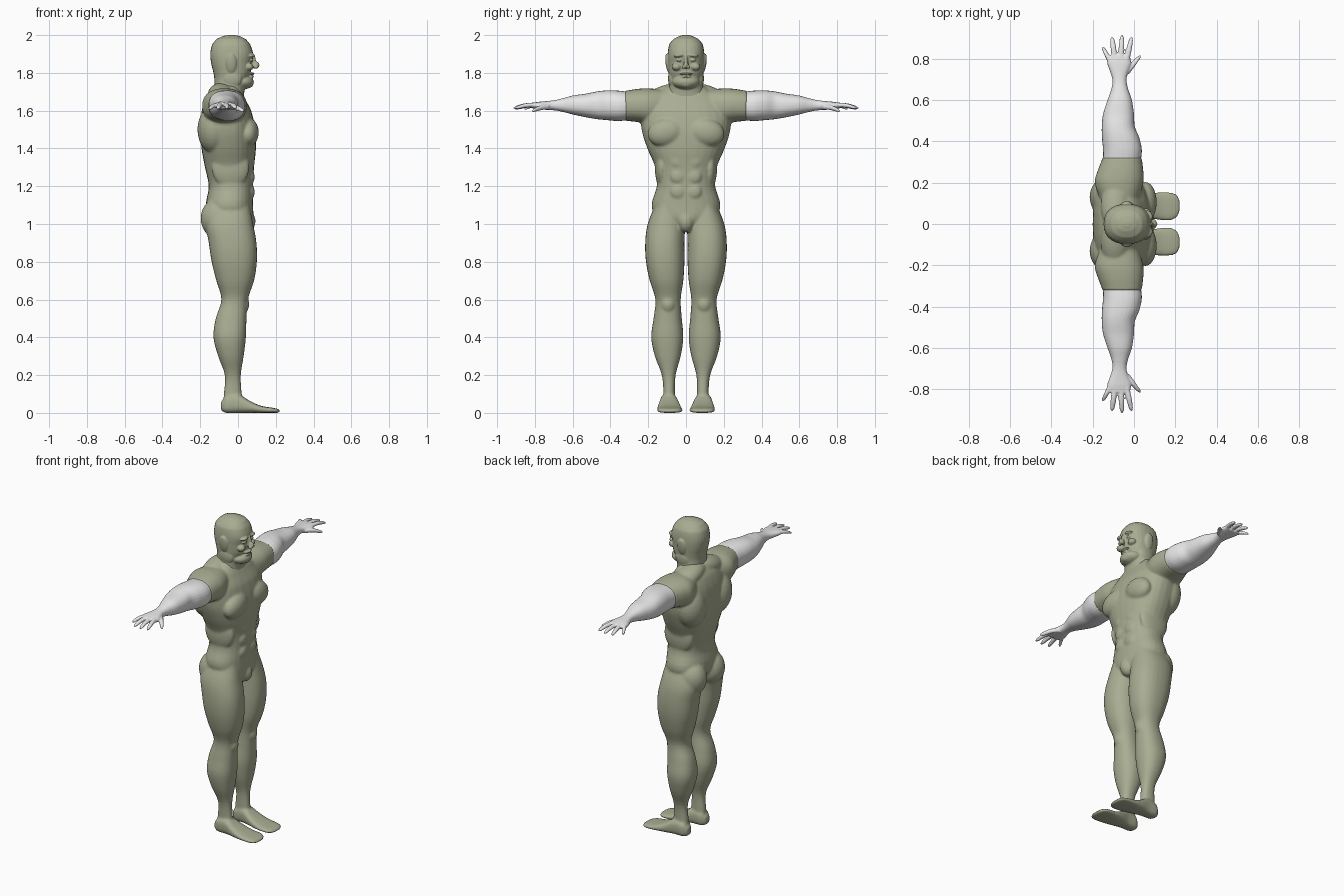
import bpy, bmesh, math
from mathutils import Matrix, Vector


def material(name, rgb):
    m = bpy.data.materials.new(name)
    m.diffuse_color = (*rgb, 1)
    return m


OLIVE = material("olive_green", (0.40, 0.42, 0.29))
WHITE = material("pale_grey", (0.80, 0.80, 0.80))


def loft(bm, axis, rows, power=2.3, sides=28, steps=4):
    """Closed tube along an axis; each row is (position, a_min, a_max, b_min, b_max)."""
    dense = []
    for i in range(len(rows) - 1):
        p = [rows[max(i - 1, 0)], rows[i], rows[i + 1], rows[min(i + 2, len(rows) - 1)]]
        for k in range(steps):
            t = k / steps
            w = ((-t + 2*t*t - t**3) / 2, (2 - 5*t*t + 3*t**3) / 2,
                 (t + 4*t*t - 3*t**3) / 2, (t**3 - t*t) / 2)
            row = [sum(w[j] * p[j][c] for j in range(4)) for c in range(5)]
            row[0] = p[1][0] + (p[2][0] - p[1][0]) * t
            dense.append(row)
    dense.append(rows[-1])
    rings = []
    for t, a0, a1, b0, b1 in dense:
        ring = []
        for k in range(sides):
            u = 2 * math.pi * k / sides
            c, s = math.cos(u), math.sin(u)
            a = (a0 + a1) / 2 + (a1 - a0) / 2 * math.copysign(abs(c) ** (2 / power), c)
            b = (b0 + b1) / 2 + (b1 - b0) / 2 * math.copysign(abs(s) ** (2 / power), s)
            ring.append(bm.verts.new({"x": (t, a, b), "y": (a, t, b), "z": (a, b, t)}[axis]))
        rings.append(ring)
    for r, q in zip(rings, rings[1:]):
        for k in range(sides):
            n = (k + 1) % sides
            bm.faces.new((r[k], r[n], q[n], q[k]))
    bm.faces.new(rings[0])
    bm.faces.new(rings[-1])


def blob(bm, center, radii, tilt=0):
    """Muscle or feature ellipsoid, tilted about x."""
    mat = (Matrix.Translation(center) @ Matrix.Rotation(math.radians(tilt), 4, "X")
           @ Matrix.Diagonal((*radii, 1)))
    bmesh.ops.create_uvsphere(bm, u_segments=24, v_segments=14, radius=1, matrix=mat)


def mirror(bm):
    """Adds the other side of everything built so far."""
    new = bmesh.ops.duplicate(bm, geom=bm.verts[:] + bm.edges[:] + bm.faces[:])["geom"]
    bmesh.ops.scale(bm, vec=(1, -1, 1), verts=[g for g in new if isinstance(g, bmesh.types.BMVert)])


def fuse(name, bm, mat, voxel, smooth):
    """Melts overlapping volumes into one smooth skin."""
    bmesh.ops.recalc_face_normals(bm, faces=bm.faces[:])
    me = bpy.data.meshes.new(name)
    bm.to_mesh(me)
    bm.free()
    ob = bpy.data.objects.new(name, me)
    bpy.context.collection.objects.link(ob)
    r = ob.modifiers.new("skin", "REMESH")
    r.mode, r.voxel_size = "VOXEL", voxel
    s = ob.modifiers.new("soften", "SMOOTH")
    s.factor, s.iterations = 0.5, smooth
    done = bpy.data.meshes.new_from_object(ob.evaluated_get(bpy.context.evaluated_depsgraph_get()))
    ob.modifiers.clear()
    ob.data = done
    done.materials.clear()
    done.materials.append(mat)
    for p in done.polygons:
        p.use_smooth = True
        p.material_index = 0
    return ob


# Body: leg, foot and shoulder on one side, then mirrored
bm = bmesh.new()
loft(bm, "z", [(1.12, -.15, .06, .02, .16), (1.0, -.17, .08, .006, .203), (.9, -.155, .098, .008, .216),
               (.8, -.14, .10, .008, .212), (.7, -.115, .085, .014, .192), (.6, -.088, .052, .028, .162),
               (.5, -.118, .045, .022, .172), (.4, -.13, .042, .014, .184), (.3, -.105, .03, .028, .165),
               (.2, -.07, .015, .055, .128), (.1, -.075, .02, .058, .12), (.03, -.08, .03, .055, .125)])
loft(bm, "x", [(-.09, .07, .115, .012, .06), (-.065, .052, .133, 0, .09), (0, .045, .138, 0, .10),
               (.06, .03, .148, 0, .065), (.12, .02, .153, 0, .038), (.18, .018, .153, 0, .028),
               (.21, .034, .14, 0, .022), (.221, .06, .115, .003, .016)], power=2.8)
loft(bm, "y", [(.10, -.16, .02, 1.53, 1.71), (.2, -.19, .045, 1.53, 1.718),
               (.26, -.175, .045, 1.54, 1.715), (.322, -.153, .038, 1.546, 1.706)])
blob(bm, (-.10, .09, 1.03), (.098, .088, .11))           # buttock
blob(bm, (.055, .105, 1.485), (.055, .10, .075), -12)    # chest muscle
blob(bm, (-.125, .13, 1.50), (.09, .10, .13), -12)       # back muscle
blob(bm, (-.09, .09, 1.685), (.07, .13, .055), -14)      # neck slope
blob(bm, (.03, .095, .575), (.03, .038, .045))           # kneecap
blob(bm, (-.04, .13, 1.30), (.10, .035, .11))            # flank
for z in (1.17, 1.25, 1.33):
    blob(bm, (.07, .042, z), (.018, .04, .038))          # stomach muscle
mirror(bm)
loft(bm, "z", [(.97, -.07, .06, -.03, .03), (1.03, -.15, .08, -.15, .15), (1.1, -.17, .08, -.182, .182),
               (1.2, -.155, .08, -.155, .155), (1.3, -.175, .085, -.163, .163),
               (1.4, -.193, .095, -.205, .205), (1.5, -.20, .092, -.235, .235),
               (1.6, -.192, .07, -.235, .235), (1.67, -.17, .035, -.19, .19),
               (1.73, -.13, .01, -.10, .10)])
blob(bm, (.045, 0, 1.015), (.048, .045, .06))            # groin
fuse("body", bm, OLIVE, .0065, 8)

# Arms: sleeveless forearm, palm and tapering fingers
for side, name in ((1, "left_arm"), (-1, "right_arm")):
    bm = bmesh.new()
    loft(bm, "y", [(.30, -.15, .033, 1.55, 1.70), (.36, -.15, .038, 1.545, 1.706),
                   (.42, -.155, .025, 1.55, 1.707), (.47, -.156, .004, 1.555, 1.702),
                   (.53, -.15, .0, 1.565, 1.69), (.60, -.128, -.01, 1.58, 1.68),
                   (.66, -.108, -.03, 1.595, 1.664), (.70, -.105, -.036, 1.602, 1.655),
                   (.735, -.115, -.028, 1.604, 1.651), (.78, -.13, -.014, 1.608, 1.647),
                   (.815, -.125, -.02, 1.612, 1.642)])
    for base, tip, r in (((-.115, .785, 1.628), (-.151, .857, 1.608), .013),
                         ((-.092, .79, 1.63), (-.106, .905, 1.610), .014),
                         ((-.064, .79, 1.63), (-.058, .914, 1.613), .014),
                         ((-.036, .79, 1.63), (-.012, .905, 1.613), .014),
                         ((-.04, .725, 1.62), (.028, .815, 1.598), .016)):
        rows = []
        for t, k in ((0, 1.1), (.35, 1), (.6, .95), (.9, .72), (1, .3)):
            c, w = Vector(base).lerp(Vector(tip), t), r * k
            arch = .006 * math.sin(math.pi * t)
            rows.append((c.y, c.x - w, c.x + w, c.z - w * .85 + arch, c.z + w * .85 + arch))
        loft(bm, "y", rows, 2, 14, 3)
    bmesh.ops.scale(bm, vec=(1, side, 1), verts=bm.verts[:])
    fuse(name, bm, WHITE, .0045, 3)

# Head with neck, jaw and face
bm = bmesh.new()
blob(bm, (.066, .036, 1.893), (.024, .03, .011), -6)     # brow
blob(bm, (.068, .036, 1.868), (.014, .016, .009))        # eye
blob(bm, (.058, .05, 1.832), (.024, .026, .02))          # cheek
blob(bm, (.096, .012, 1.832), (.012, .011, .010))        # nostril
blob(bm, (-.035, .096, 1.85), (.028, .012, .052), -8)    # ear
blob(bm, (-.03, .075, 1.77), (.05, .02, .05))            # jaw corner
mirror(bm)
loft(bm, "z", [(1.65, -.145, .03, -.12, .12), (1.71, -.128, .035, -.095, .095),
               (1.76, -.125, .05, -.088, .088), (1.80, -.13, .066, -.092, .092),
               (1.85, -.142, .072, -.096, .096), (1.90, -.147, .08, -.097, .097),
               (1.95, -.137, .065, -.089, .089), (1.98, -.112, .04, -.066, .066),
               (1.995, -.08, .008, -.036, .036), (2.001, -.05, -.02, -.012, .012)])
blob(bm, (.022, 0, 1.752), (.062, .072, .04))            # chin and beard
blob(bm, (.06, 0, 1.745), (.022, .034, .024))            # chin tip
blob(bm, (.092, 0, 1.842), (.022, .013, .020))           # nose tip
blob(bm, (.076, 0, 1.866), (.019, .010, .034))           # nose bridge
blob(bm, (.068, 0, 1.796), (.020, .034, .007))           # upper lip
blob(bm, (.066, 0, 1.780), (.019, .028, .007))           # lower lip
fuse("head", bm, OLIVE, .004, 3)
